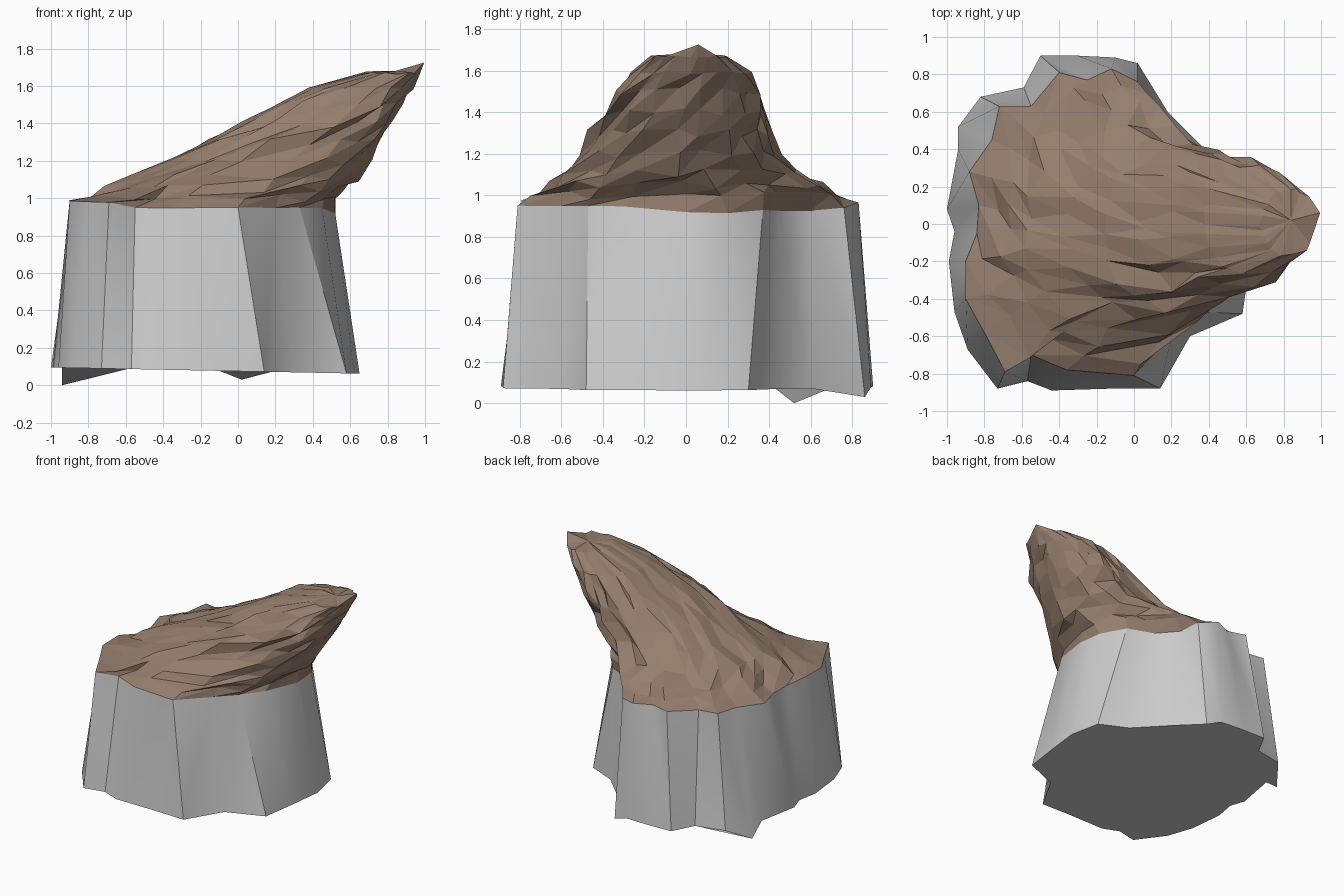
import bpy, bmesh, math, random

if "Cube" in bpy.data.objects:
    bpy.data.objects.remove(bpy.data.objects["Cube"])
random.seed(4)

# Plan outlines, counter-clockwise from the right: cliff rim and cliff foot
RIM = [(.52, 0), (.5, .2), (.38, .37), (.18, .45), (.05, .6), (.02, .76), (-.12, .83),
       (-.25, .77), (-.4, .81), (-.55, .63), (-.72, .63), (-.76, .45), (-.88, .28),
       (-.83, .1), (-.84, -.05), (-.9, -.2), (-.9, -.4), (-.8, -.58), (-.69, -.79),
       (-.55, -.7), (-.36, -.78), (0, -.81), (.2, -.6), (.33, -.47), (.45, -.3)]
FOOT = [(.65, .06), (.6, .3), (.38, .4), (.18, .6), (.02, .86), (-.1, .89), (-.3, .9),
        (-.5, .9), (-.59, .73), (-.82, .68), (-.94, .52), (-.94, .4), (-1, .08),
        (-.96, -.04), (-.99, -.2), (-.96, -.47), (-.89, -.67), (-.73, -.88), (-.57, -.84),
        (-.44, -.89), (-.12, -.88), (.14, -.88), (.3, -.6), (.58, -.48), (.62, -.2)]
N = len(RIM)

# Height contours of the leaning rock: z, x min, x max, y min, y max
CONTOURS = [(1.0, -.8, .54, -.75, .76), (1.05, -.7, .58, -.66, .66),
            (1.11, -.59, .62, -.58, .54), (1.2, -.38, .69, -.51, .44),
            (1.3, -.17, .75, -.46, .4), (1.4, .04, .8, -.41, .37),
            (1.5, .2, .87, -.36, .35), (1.59, .37, .93, -.28, .31),
            (1.67, .68, .97, -.17, .19)]
SHAPE_KEEP = [.75, .45, .2]      # how much low contours follow the rim


def bridge(bm, lower, upper):
    """Zigzag triangles between two closed rings."""
    for i in range(N):
        j = (i + 1) % N
        bm.faces.new((lower[i], lower[j], upper[j]))
        bm.faces.new((lower[i], upper[j], upper[i]))


def finish(bm, name):
    bmesh.ops.recalc_face_normals(bm, faces=bm.faces)
    mesh = bpy.data.meshes.new(name)
    bm.to_mesh(mesh)
    bm.free()
    obj = bpy.data.objects.new(name, mesh)
    bpy.context.collection.objects.link(obj)
    return obj


rim = [(x, y, .945 - .03 * x + random.uniform(-.02, .02)) for x, y in RIM]

# Cliff wall with closed underside
bm = bmesh.new()
low = {10: 0, 4: .03}
foot_ring = [bm.verts.new((x, y, low.get(i, .075 - .02 * x))) for i, (x, y) in enumerate(FOOT)]
rim_ring = [bm.verts.new(p) for p in rim]
bridge(bm, foot_ring, rim_ring)
bm.faces.new(list(reversed(foot_ring)))
wall = finish(bm, "cliff_wall")
bpy.context.view_layer.objects.active = wall
wall.select_set(True)
bpy.ops.object.shade_smooth_by_angle(angle=math.radians(30))

# Leaning faceted rock on top
bm = bmesh.new()
ring = [bm.verts.new(p) for p in rim]
for k, (z, x0, x1, y0, y1) in enumerate(CONTOURS):
    cx, cy, rx, ry = (x0 + x1) / 2, (y0 + y1) / 2, (x1 - x0) / 2, (y1 - y0) / 2
    keep = SHAPE_KEEP[k] if k < len(SHAPE_KEEP) else 0
    rough = .03 if k < 7 else .012
    new = []
    for i, (x, y) in enumerate(RIM):
        a = math.atan2(y / .83, (x + .19) / .71)
        ex, ey = cx + rx * math.cos(a), cy + ry * math.sin(a)
        sx, sy = cx + (x + .19) / .71 * rx, cy + y / .83 * ry
        new.append(bm.verts.new((ex + (sx - ex) * keep + random.uniform(-rough, rough),
                                 ey + (sy - ey) * keep + random.uniform(-rough, rough),
                                 z + random.uniform(-rough, rough) * .7)))
    bridge(bm, ring, new)
    ring = new
tip = bm.verts.new((.995, .06, 1.725))
ridge = bm.verts.new((.84, .02, 1.68))
for i in range(N):
    j = (i + 1) % N
    end_i = tip if i in (0, 1, 2, N - 1, N - 2) else ridge
    bm.faces.new((ring[i], ring[j], end_i))
bm.faces.new((ring[3], tip, ridge))
bm.faces.new((ring[N - 2], ridge, tip))
rock = finish(bm, "leaning_rock")
mat = bpy.data.materials.new("brown_rock")
mat.diffuse_color = (.3, .21, .155, 1)
mat.use_nodes = True
mat.node_tree.nodes["Principled BSDF"].inputs["Base Color"].default_value = mat.diffuse_color
rock.data.materials.append(mat)
